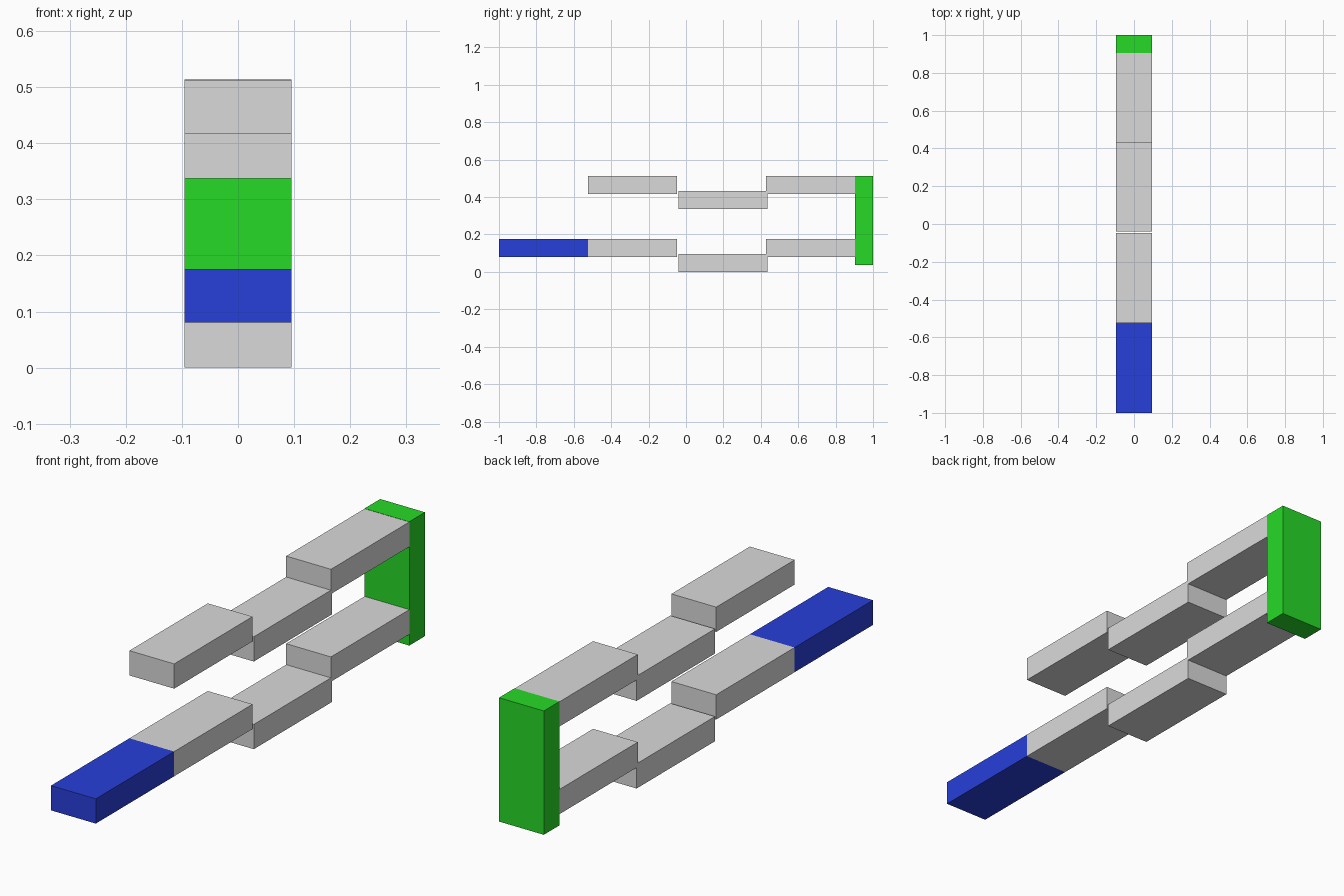
import bpy

cube = bpy.data.objects.get("Cube")
if cube:
    bpy.data.objects.remove(cube, do_unlink=True)


def make_material(name, rgb):
    mat = bpy.data.materials.new(name)
    mat.use_nodes = True
    colour = (*rgb, 1.0)
    mat.diffuse_color = colour
    for node in mat.node_tree.nodes:
        if node.type == 'BSDF_PRINCIPLED':
            node.inputs["Base Color"].default_value = colour
    return mat


GREY = make_material("light grey", (0.7, 0.7, 0.7))
BLUE = make_material("blue", (0.02, 0.05, 0.7))
GREEN = make_material("green", (0.02, 0.7, 0.02))

# Every part is the same brick, lying along y or standing upright
WIDTH, LENGTH, THICK = 0.1905, 0.4762, 0.0952


def brick(name, mat, y_min, z_min, upright=False):
    dy, dz = (THICK, LENGTH) if upright else (LENGTH, THICK)
    bpy.ops.mesh.primitive_cube_add(size=1, location=(0, y_min + dy / 2, z_min + dz / 2))
    obj = bpy.context.object
    obj.name = name
    obj.scale = (WIDTH, dy, dz)
    bpy.ops.object.transform_apply(location=False, rotation=False, scale=True)
    obj.data.materials.append(mat)


# Two matching rows, each with a dropped middle brick
for row, base in (("lower", 0.0), ("upper", 0.337)):
    brick(row + "_front_brick", GREY, -0.5238, base + 0.0805)
    brick(row + "_middle_brick", GREY, -0.04, base)
    brick(row + "_back_brick", GREY, 0.4286, base + 0.0805)

# Blue tip on the lower row and the upright joining both rows
brick("front_tip", BLUE, -1.0, 0.0805)
brick("back_upright", GREEN, 0.9048, 0.0375, upright=True)
